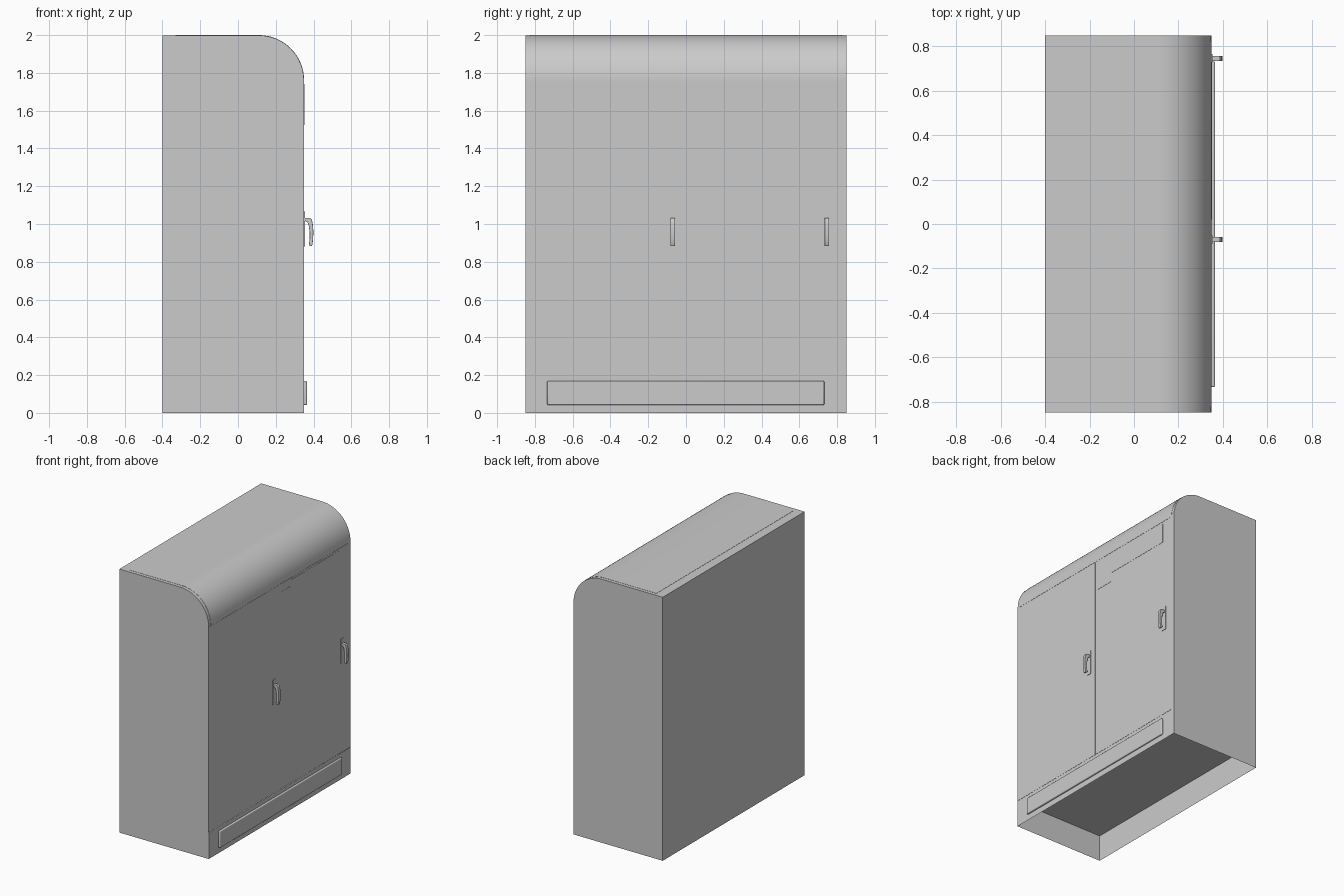
import bpy, bmesh, math
from mathutils import Vector

if "Cube" in bpy.data.objects:
    bpy.data.objects.remove(bpy.data.objects["Cube"])


def prism(name, points, lo, hi, axis, bevel=0.0, smooth=False):
    """Extrude a 2D outline: axis 'y' takes (x, z) points, axis 'x' takes (y, z)."""
    bm = bmesh.new()
    place = (lambda p: (p[0], lo, p[1])) if axis == 'y' else (lambda p: (lo, p[0], p[1]))
    face = bm.faces.new([bm.verts.new(place(p)) for p in points])
    out = bmesh.ops.extrude_face_region(bm, geom=[face], use_keep_orig=True)
    moved = [g for g in out['geom'] if isinstance(g, bmesh.types.BMVert)]
    step = Vector((0, hi - lo, 0)) if axis == 'y' else Vector((hi - lo, 0, 0))
    bmesh.ops.translate(bm, verts=moved, vec=step)
    bmesh.ops.recalc_face_normals(bm, faces=bm.faces)
    return finish(name, bm, bevel, smooth)


def finish(name, bm, bevel=0.0, smooth=False):
    mesh = bpy.data.meshes.new(name)
    bm.to_mesh(mesh)
    bm.free()
    obj = bpy.data.objects.new(name, mesh)
    bpy.context.collection.objects.link(obj)
    if bevel:
        mod = obj.modifiers.new("edge_round", 'BEVEL')
        mod.width, mod.segments = bevel, 3
    if smooth:
        bpy.ops.object.select_all(action='DESELECT')
        obj.select_set(True)
        bpy.context.view_layer.objects.active = obj
        bpy.ops.object.shade_smooth_by_angle(angle=math.radians(35))
    return obj


def rect(a0, a1, b0, b1):
    return [(a0, b0), (a1, b0), (a1, b1), (a0, b1)]


def arc(r, n=24):
    """Rounded front top corner, from the front face up to the roof."""
    return [(0.11 + r * math.cos(math.pi / 2 * i / n),
             1.76 + r * math.sin(math.pi / 2 * i / n)) for i in range(n + 1)]


BACK, FRONT, HALF, FLOOR = -0.4, 0.35, 0.85, 0.2
SKIN = 0.0015

# Main cabinet with rounded top front edge
prism("cabinet_body",
      [(BACK, FLOOR), (FRONT - SKIN, FLOOR)] + arc(0.24 - SKIN) + [(BACK, 2 - SKIN)],
      -HALF, HALF, 'y', smooth=True)

# Hollow base skirt, open underneath
bm = bmesh.new()
bmesh.ops.create_cube(bm, size=1)
for v in bm.verts:
    v.co = Vector(((BACK + FRONT) / 2 + v.co.x * (FRONT - BACK),
                   v.co.y * 2 * HALF, (v.co.z + 0.5) * FLOOR))
bmesh.ops.delete(bm, geom=[f for f in bm.faces if abs(f.normal.z) > 0.5], context='FACES')
finish("base_skirt", bm)

# Thin curved roof cover
prism("roof_cover",
      arc(0.24) + [(-0.33, 2.0), (-0.33, 2 - 2 * SKIN)] + arc(0.24 - 2 * SKIN)[::-1],
      -0.825, 0.825, 'y', smooth=True)

# Two flush doors
for name, y0, y1 in (("left_door", -0.848, -0.006), ("right_door", -0.002, 0.828)):
    prism(name, rect(y0, y1, 0.205, 1.757), FRONT - 0.004, FRONT, 'x')

# Stepped plate on the right door
prism("door_plate",
      [(0.02, 1.525), (0.175, 1.525), (0.175, 1.595), (0.73, 1.595),
       (0.73, 1.742), (0.13, 1.742), (0.13, 1.695), (0.02, 1.695)],
      FRONT - 0.001, FRONT + 0.0015, 'x')

# Raised kick panel
prism("kick_panel", rect(-0.735, 0.732, 0.042, 0.17), FRONT - 0.002, 0.365, 'x',
      bevel=0.006, smooth=True)

# Lever handles with backing plates
lever = [(0.352, 1.032), (0.384, 1.032), (0.391, 1.022), (0.396, 1.0), (0.399, 0.965),
         (0.398, 0.925), (0.394, 0.89), (0.39, 0.883), (0.379, 0.884), (0.376, 0.89),
         (0.379, 0.92), (0.379, 0.96), (0.375, 0.99), (0.367, 1.01), (0.352, 1.017)]
for side, y in (("left", -0.07), ("right", 0.746)):
    prism(side + "_handle_plate", rect(y - 0.019, y + 0.019, 0.88, 1.065),
          FRONT - 0.001, 0.354, 'x')
    prism(side + "_handle_lever", lever, y - 0.012, y + 0.012, 'y',
          bevel=0.002, smooth=True)
